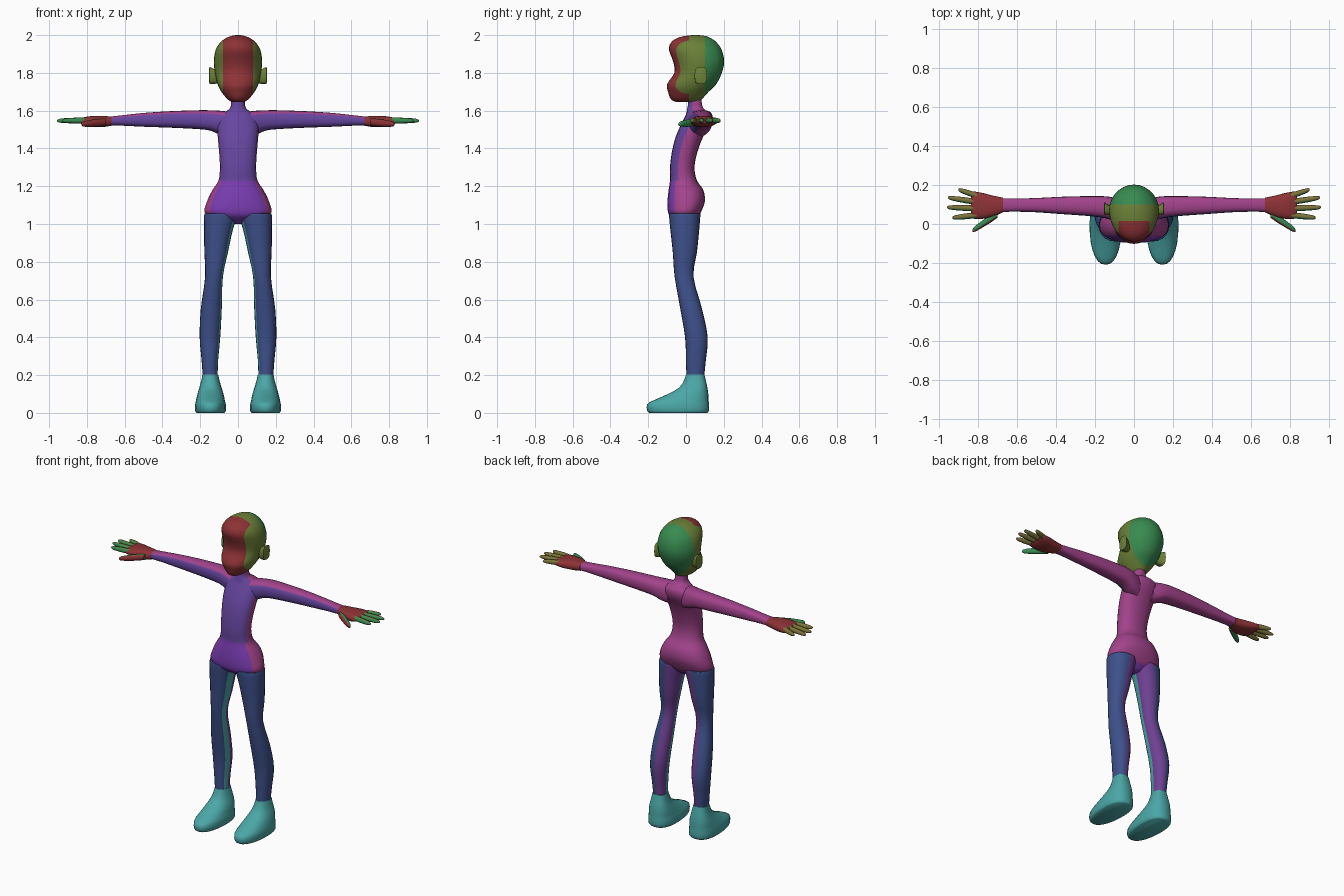
import bpy, bmesh, math
from mathutils import Vector

if "Cube" in bpy.data.objects:
    bpy.data.objects.remove(bpy.data.objects["Cube"])

MATS = {}
for name, rgb in {
    "dark_red": (.55, .21, .22), "olive": (.48, .45, .24), "olive_green": (.42, .50, .23),
    "green": (.23, .54, .32), "magenta": (.63, .27, .54), "purple": (.40, .28, .62),
    "violet": (.48, .25, .70), "navy": (.25, .32, .54), "plum": (.43, .26, .57),
    "teal": (.30, .65, .65),
}.items():
    m = bpy.data.materials.new(name)
    m.diffuse_color = (*[c ** 2.2 for c in rgb], 1)
    m.use_nodes = True
    m.node_tree.nodes["Principled BSDF"].inputs["Base Color"].default_value = m.diffuse_color
    MATS[name] = m
NAMES = list(MATS)


def catmull(p0, p1, p2, p3, t):
    return [.5 * (2 * b + (c - a) * t + (2 * a - 5 * b + 4 * c - d) * t * t
                  + (3 * b - a - 3 * c + d) * t ** 3) for a, b, c, d in zip(p0, p1, p2, p3)]


def resample(rings, sub):
    out = []
    for i in range(len(rings) - 1):
        p = [rings[max(0, min(len(rings) - 1, i + k))] for k in (-1, 0, 1, 2)]
        out += [catmull(*p, s / sub) for s in range(sub)]
    return out + [list(rings[-1])]


def finish(name, bm, mirror, angle=50):
    bmesh.ops.recalc_face_normals(bm, faces=bm.faces)
    me = bpy.data.meshes.new(name)
    bm.to_mesh(me)
    bm.free()
    for n in NAMES:
        me.materials.append(MATS[n])
    ob = bpy.data.objects.new(name, me)
    bpy.context.collection.objects.link(ob)
    bpy.ops.object.select_all(action='DESELECT')
    ob.select_set(True)
    bpy.context.view_layer.objects.active = ob
    bpy.ops.object.shade_smooth_by_angle(angle=math.radians(angle))
    if mirror:
        ob.modifiers.new("mirror", 'MIRROR')
    return ob


def loft(name, rings, rule, axis='Z', n=20, power=2.0, taper=0, sub=3, mirror=True, cuts=()):
    """Rings are (position, u_min, u_max, v_min, v_max); rule(centre, angle) gives a colour."""
    bm = bmesh.new()
    loops = []
    for t, u0, u1, v0, v1 in resample(rings, sub):
        loop = []
        for k in range(n):
            a = 2 * math.pi * k / n
            c, s = math.cos(a), math.sin(a)
            u = (u0 + u1) / 2 + (u1 - u0) / 2 * math.copysign(abs(c) ** (2 / power), c) * (1 + taper * s)
            v = (v0 + v1) / 2 + (v1 - v0) / 2 * math.copysign(abs(s) ** (2 / power), s)
            loop.append(bm.verts.new((u, v, t) if axis == 'Z' else (t, u, v)))
        loops.append(loop)

    def paint(f, ang):
        f.material_index = NAMES.index(rule(f.calc_center_median(), ang))

    for A, B in zip(loops, loops[1:]):
        for k in range(n):
            j = (k + 1) % n
            paint(bm.faces.new((A[k], A[j], B[j], B[k])), (k + .5) * 360 / n)
    for L in (loops[0], loops[-1]):
        paint(bm.faces.new(L), 270)
    # cut clean colour borders
    for co, no in cuts:
        bmesh.ops.bisect_plane(bm, geom=bm.verts[:] + bm.edges[:] + bm.faces[:],
                               plane_co=co, plane_no=no, dist=1e-5)
    if cuts:
        for f in bm.faces:
            paint(f, 0)
    return finish(name, bm, mirror)


# Head: red face panel, olive green sides, green back
def head_rule(c, a):
    if abs(c.x) < .08 and c.y < .015:
        return "dark_red"
    return "olive_green" if c.y < .10 else "green"


head = [(1.645, .03, -.05, .075), (1.66, .055, -.08, .085), (1.70, .088, -.095, .12),
        (1.74, .108, -.10, .16), (1.80, .122, -.062, .19), (1.86, .128, -.068, .202),
        (1.92, .119, -.09, .19), (1.96, .095, -.08, .163), (1.985, .063, -.045, .13),
        (1.997, .03, .005, .095), (2.0, .006, .04, .06)]
loft("head", [(z, -w, w, f, b) for z, w, f, b in head], head_rule, n=28, mirror=False,
     cuts=[((.08, 0, 0), (1, 0, 0)), ((-.08, 0, 0), (1, 0, 0)),
           ((0, .015, 0), (0, 1, 0)), ((0, .10, 0), (0, 1, 0))])

# Ears
loft("ear", [(.105, .05, .09, 1.745, 1.81), (.135, .045, .10, 1.74, 1.825),
             (.150, .045, .112, 1.74, 1.832), (.154, .055, .10, 1.755, 1.82)],
     lambda c, a: "olive_green", axis='X', n=12, power=3, sub=1)


# Torso with pelvis and neck: coloured front, magenta back
def torso_rule(c, a):
    if c.z < 1.03:
        return "violet"
    if c.z < 1.23:
        return "violet" if 216 < a < 324 else "magenta"
    return "purple" if 198 < a < 342 else "magenta"


torso = [(1.00, .03, -.03, .03), (1.03, .12, -.075, .06), (1.06, .176, -.095, .078),
         (1.12, .164, -.098, .10), (1.18, .135, -.092, .092), (1.23, .103, -.085, .058),
         (1.30, .096, -.085, .045), (1.38, .10, -.075, .06), (1.46, .107, -.055, .09),
         (1.53, .11, -.025, .128), (1.58, .09, .0, .13), (1.605, .05, .005, .10),
         (1.63, .037, .01, .085), (1.70, .036, .015, .08)]
loft("torso", [(z, -w, w, f, b) for z, w, f, b in torso], torso_rule, power=2.3, mirror=False)

# Arms: purple front, magenta top and back
loft("arm", [(.05, .0, .12, 1.46, 1.595), (.10, .015, .135, 1.475, 1.60),
             (.15, .03, .142, 1.495, 1.602), (.22, .04, .143, 1.503, 1.602),
             (.36, .05, .14, 1.51, 1.597), (.50, .06, .133, 1.515, 1.588),
             (.60, .063, .131, 1.52, 1.577), (.68, .062, .132, 1.522, 1.568)],
     lambda c, a: "purple" if 144 < a < 252 else "magenta", axis='X', power=2.6)

# Hands
loft("palm", [(.67, .06, .135, 1.52, 1.569), (.72, .038, .145, 1.513, 1.572),
              (.78, .026, .16, 1.515, 1.571), (.82, .027, .166, 1.525, 1.564),
              (.835, .035, .16, 1.535, 1.556)],
     lambda c, a: "dark_red", axis='X', power=2.6)


def digit(name, start, end, r, rule):
    A, B = Vector(start), Vector(end)
    rings = []
    for t, k in ((0, 1), (.4, 1.05), (.8, .85), (.95, .6), (1, .25)):
        p = A.lerp(B, t)
        rings.append((p.x, p.y - r * k, p.y + r * k, p.z - r * k, p.z + r * k))
    loft(name, rings, rule, axis='X', n=12, sub=2)


# Fingers: olive with green front sides; thumb: green with red front side
for i, (y0, x1, y1) in enumerate([(.143, .90, .176), (.112, .953, .135),
                                  (.08, .957, .085), (.046, .93, .032)]):
    digit(f"finger_{i + 1}", (.80, y0, 1.548), (x1, y1, 1.547), .0145,
          lambda c, a: "green" if 120 < a < 240 else "olive")
digit("thumb", (.70, .05, 1.54), (.828, -.034, 1.528), .019,
      lambda c, a: "dark_red" if 120 < a < 240 else "green")


# Legs: navy outside and front, plum inner back, narrow teal strip inside
def leg_rule(c, a):
    if 90 < a < 180:
        return "plum"
    return "teal" if 180 < a < 216 else "navy"


loft("leg", [(1.056, .002, .176, -.088, .074), (1.045, .002, .179, -.09, .076),
             (.97, .027, .18, -.083, .07), (.85, .053, .178, -.07, .058),
             (.72, .08, .174, -.06, .04), (.55, .086, .197, -.03, .085),
             (.40, .094, .203, -.005, .115), (.28, .105, .193, .0, .105),
             (.19, .108, .186, .002, .096)], leg_rule, power=2.2)

# Feet: tapered shoes
loft("foot", [(0, .073, .219, -.195, .114), (.012, .065, .226, -.206, .122),
              (.045, .065, .226, -.206, .122), (.065, .07, .222, -.175, .12),
              (.10, .077, .214, -.095, .118), (.135, .088, .204, -.035, .113),
              (.17, .098, .194, -.012, .105), (.202, .105, .188, .0, .098)],
     lambda c, a: "teal", power=2.4, taper=.15, n=24, sub=2)
